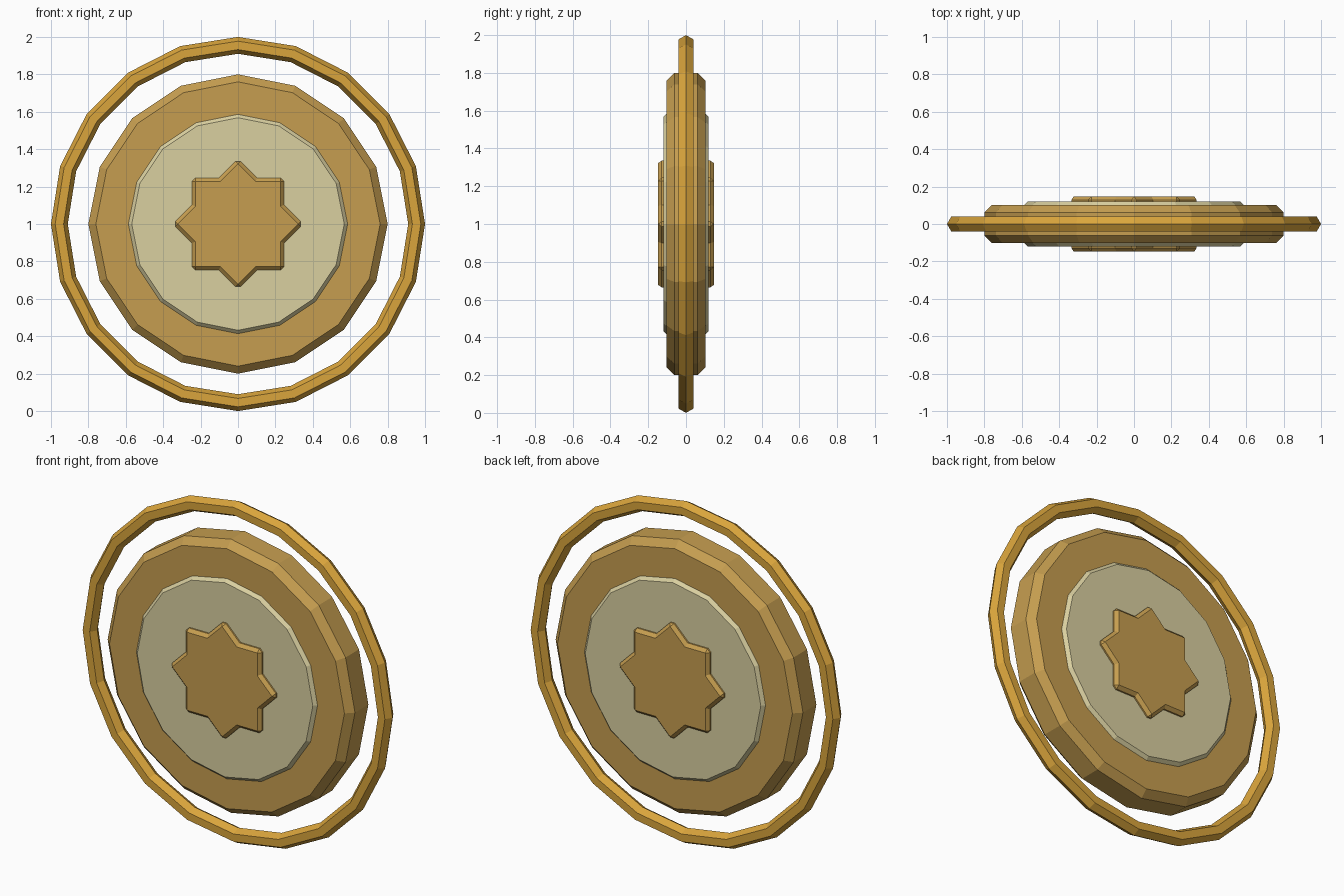
import bpy
import bmesh
from math import cos, sin, pi, sqrt

cube = bpy.data.objects.get("Cube")
if cube:
    bpy.data.objects.remove(cube, do_unlink=True)

CENTRE_Z = 1.0


def srgb(r, g, b):
    return tuple((c / 255 / 12.92) if c < 11 else ((c / 255 + 0.055) / 1.055) ** 2.4
                 for c in (r, g, b)) + (1.0,)


def material(name, colour):
    mat = bpy.data.materials.new(name)
    mat.use_nodes = True
    mat.diffuse_color = colour
    mat.node_tree.nodes["Principled BSDF"].inputs["Base Color"].default_value = colour
    return mat


bright_gold = material("bright gold", srgb(218, 165, 60))
antique_gold = material("antique gold", srgb(198, 158, 80))
pale_cream = material("pale cream", srgb(218, 208, 160))


def loft(name, layers, mat, closed=False):
    """Skin outlines of (x, z) points set at successive depths; cap unless closed."""
    bm = bmesh.new()
    rings = [[bm.verts.new((x, y, z + CENTRE_Z)) for x, z in outline]
             for y, outline in layers]
    pairs = list(zip(rings, rings[1:]))
    if closed:
        pairs.append((rings[-1], rings[0]))
    else:
        bm.faces.new(rings[0])
        bm.faces.new(rings[-1])
    for a, b in pairs:
        for i in range(len(a)):
            j = (i + 1) % len(a)
            bm.faces.new((a[i], a[j], b[j], b[i]))
    bmesh.ops.remove_doubles(bm, verts=bm.verts, dist=1e-5)
    bmesh.ops.recalc_face_normals(bm, faces=bm.faces)
    mesh = bpy.data.meshes.new(name)
    bm.to_mesh(mesh)
    bm.free()
    mesh.materials.append(mat)
    obj = bpy.data.objects.new(name, mesh)
    bpy.context.collection.objects.link(obj)
    return obj


def polygon(radius, sides):
    return [(radius * cos(2 * pi * i / sides), radius * sin(2 * pi * i / sides))
            for i in range(sides)]


def star(half, cut):
    """Outline of two crossed squares, each corner trimmed by cut."""
    points = []
    for i in range(8):
        a = i * pi / 4
        tip, side = sqrt(2) * half - cut / sqrt(2), cut / sqrt(2)
        for s in (-side, side):
            points.append((tip * cos(a) - s * sin(a), tip * sin(a) + s * cos(a)))
        notch = half / cos(pi / 8)
        points.append((notch * cos(a + pi / 8), notch * sin(a + pi / 8)))
    return points


def bevelled(name, depth, bevel, face, rim, mat):
    loft(name, [(-depth, face), (bevel - depth, rim),
                (depth - bevel, rim), (depth, face)], mat)


# Thick wheel body and the pale plate showing on both of its faces
for name, radius, depth, bevel, mat in (
        ("wheel_body", 0.8, 0.102, 0.04, antique_gold),
        ("inner_plate", 0.588, 0.12, 0.02, pale_cream)):
    bevelled(name, depth, bevel, polygon(radius - bevel, 16), polygon(radius, 16), mat)

# Eight-pointed star running through the centre
bevelled("centre_star", 0.147, 0.018, star(0.228, 0), star(0.246, 0.018), antique_gold)

# Free-floating outer ring with a six-sided section
section = polygon(0.045, 6)
loft("outer_ring", [(y, polygon(0.955 + r, 20)) for r, y in section], bright_gold, closed=True)
